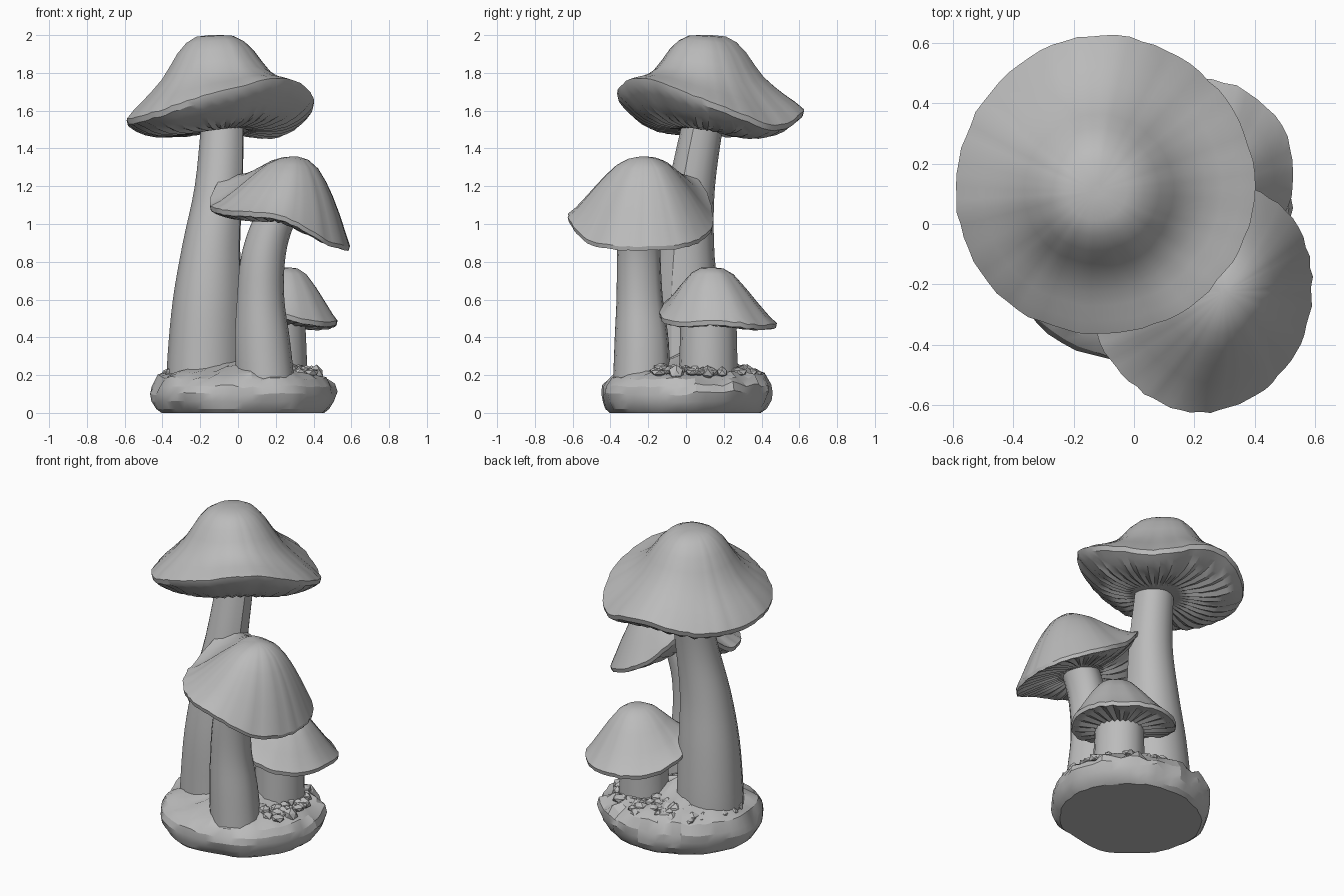
import bpy, bmesh, math, random
from mathutils import Vector, noise

random.seed(4)
if "Cube" in bpy.data.objects:
    bpy.data.objects.remove(bpy.data.objects["Cube"])

clay = bpy.data.materials.new("clay_grey")
clay.use_nodes = True
GREY = (0.5, 0.5, 0.5, 1)
clay.diffuse_color = GREY
clay.node_tree.nodes["Principled BSDF"].inputs["Base Color"].default_value = GREY


def finish(name, bm, angle=32):
    bmesh.ops.recalc_face_normals(bm, faces=bm.faces)
    mesh = bpy.data.meshes.new(name)
    bm.to_mesh(mesh)
    bm.free()
    mesh.materials.append(clay)
    mesh.shade_smooth()
    mesh.set_sharp_from_angle(angle=math.radians(angle))
    obj = bpy.data.objects.new(name, mesh)
    bpy.context.collection.objects.link(obj)


def loft(name, rings, angle=32):
    """Skin a stack of equal-sized rings and close both ends."""
    bm = bmesh.new()
    rows = [[bm.verts.new(p) for p in ring] for ring in rings]
    n = len(rows[0])
    for a, b in zip(rows, rows[1:]):
        for i in range(n):
            j = (i + 1) % n
            bm.faces.new((a[i], a[j], b[j], b[i]))
    bm.faces.new(rows[0])
    bm.faces.new(rows[-1])
    finish(name, bm, angle)


def spline(p0, p1, p2, p3, f):
    return p1 + (p2 - p0 + (p0 * 2 - p1 * 5 + p2 * 4 - p3
                            + ((p1 - p2) * 3 + p3 - p0) * f) * f) * (0.5 * f)


def around(values, a):
    """Smooth periodic curve through values spaced evenly round a circle."""
    n = len(values)
    u = a / math.tau * n
    i = int(u)
    return spline(*(values[(i + k) % n] for k in (-1, 0, 1, 2)), u - i)


def cap(name, peak, centre, root, profile, radii, heights, sides=72, gill=0.006, sag=0.0):
    """Bell-shaped top, wavy rim and gilled, sagging underside.
    profile: (fraction of rim radius, z); radii and heights go round the rim."""
    peak, centre, root = Vector(peak), Vector(centre), Vector(root)
    angles = [math.tau * i / sides for i in range(sides)]
    rim_r = [around(radii, a) + random.uniform(-0.004, 0.004) for a in angles]
    rim_z = [around(heights, a) + random.uniform(-0.004, 0.004) for a in angles]
    end_z = profile[-1][1]
    rings = []
    for t, z in profile:
        c = peak.lerp(centre, t * t)
        rings.append([(c.x + t * r * math.cos(a), c.y + t * r * math.sin(a),
                       z + (h - end_z) * t ** 2.1)
                      for a, r, h in zip(angles, rim_r, rim_z)])
    for t in (0.985, 0.92, 0.82, 0.7, 0.55, 0.4, 0.25, 0.1):
        c = root.xy.lerp(centre, t)
        ring = []
        for i, (a, r, h) in enumerate(zip(angles, rim_r, rim_z)):
            z = root.z + (h - 0.025 - root.z) * t ** 1.8
            z -= sag * math.sin(math.pi * t ** 1.8)
            z += gill * (1 if i % 2 else -1) * (0.3 < t < 0.95)
            ring.append((c.x + t * r * math.cos(a), c.y + t * r * math.sin(a), z))
        rings.append(ring)
    loft(name, rings)


def stem(name, path, sides=16, steps=4):
    """Slightly irregular tapering stalk along a smooth path: (x, y, z, radius)."""
    wobble = [random.uniform(0.97, 1.03) for _ in range(sides)]
    pts = [Vector(p) for p in path]
    pts = [pts[0] * 2 - pts[1]] + pts + [pts[-1] * 2 - pts[-2]]
    line = [spline(*pts[k:k + 4], s / steps)
            for k in range(len(pts) - 3) for s in range(steps)] + [pts[-2]]
    loft(name, [[(x + r * w * math.cos(math.tau * i / sides),
                  y + r * w * math.sin(math.tau * i / sides), z)
                 for i, w in enumerate(wobble)] for x, y, z, r in line])


# Tall mushroom
stem("tall_stem", [(-0.175, 0.0, 0.1, 0.202), (-0.172, 0.0, 0.3, 0.198),
                   (-0.16, -0.005, 0.6, 0.182), (-0.138, 0.0, 0.9, 0.152),
                   (-0.1, 0.03, 1.2, 0.127), (-0.08, 0.09, 1.54, 0.112)])
cap("tall_cap", (-0.125, 0.11), (-0.1, 0.125), (-0.08, 0.1, 1.5),
    [(0.05, 2.0), (0.2, 1.992), (0.31, 1.96), (0.41, 1.905), (0.5, 1.835),
     (0.59, 1.77), (0.7, 1.715), (0.8, 1.67), (0.91, 1.625), (1, 1.58)],
    [0.5, 0.495, 0.5, 0.49, 0.49, 0.5, 0.49, 0.49],
    [1.65, 1.525, 1.61, 1.545, 1.55, 1.59, 1.7, 1.77], sag=0.045)

# Middle mushroom
stem("middle_stem", [(0.15, -0.235, 0.1, 0.152), (0.13, -0.235, 0.38, 0.142),
                     (0.12, -0.245, 0.6, 0.122), (0.13, -0.25, 0.8, 0.115),
                     (0.165, -0.25, 0.95, 0.112), (0.23, -0.25, 1.1, 0.112)])
cap("middle_cap", (0.3, -0.225), (0.22, -0.24), (0.2, -0.24, 1.02),
    [(0.05, 1.357), (0.2, 1.345), (0.36, 1.31), (0.5, 1.255), (0.62, 1.2),
     (0.76, 1.13), (0.9, 1.06), (1, 1.02)],
    [0.37, 0.4, 0.385, 0.36, 0.37, 0.365, 0.385, 0.37],
    [0.88, 0.91, 1.05, 1.27, 1.11, 1.07, 1.045, 0.91], sag=0.01)

# Small mushroom
stem("small_stem", [(0.215, 0.12, 0.1, 0.155), (0.215, 0.12, 0.3, 0.15),
                    (0.21, 0.12, 0.52, 0.145)])
cap("small_cap", (0.255, 0.135), (0.22, 0.17), (0.21, 0.13, 0.465),
    [(0.05, 0.77), (0.2, 0.765), (0.36, 0.735), (0.55, 0.665), (0.75, 0.582),
     (0.9, 0.522), (1, 0.49)],
    [0.31] * 8, [0.49, 0.465, 0.475, 0.48, 0.55, 0.62, 0.53, 0.48], sides=48)

# Rocky mound, rougher towards the back and the side, banked up at the rear
SIDES = 56
rings = []
for z, r in [(0, 0.42), (0.02, 0.445), (0.06, 0.468), (0.1, 0.476), (0.14, 0.468),
             (0.18, 0.437), (0.205, 0.39), (0.222, 0.34), (0.24, 0.28),
             (0.265, 0.2), (0.29, 0.1), (0.31, 0.02)]:
    ring = []
    for i in range(SIDES):
        a = math.tau * i / SIDES
        d = Vector((math.cos(a), math.sin(a), 0))
        broad = noise.noise(d * 2 + Vector((0, 0, z * 6)))
        fine = noise.noise(d * r * 14 + Vector((3, 1, z * 14)))
        rough = 0.4 + 0.6 * max(0, math.cos(a - 1.2))
        reach = r * (1 + 0.05 * broad + 0.05 * fine * rough)
        lift = (0.012 * broad + 0.045 * fine * rough) * min(1, z * 6)
        bank = 0.025 * max(0, math.cos(a - 2.2)) * (z > 0.15)
        ring.append((0.025 + reach * math.cos(a) * 1.02,
                     reach * math.sin(a) * 0.95, z + lift + bank))
    rings.append(ring)
loft("mound", rings, 22)

# Loose rubble bedded into the mound
bm = bmesh.new()
for _ in range(120):
    a = math.radians(random.uniform(-30, 185))
    d = random.uniform(0.22, 0.41)
    made = bmesh.ops.create_icosphere(bm, subdivisions=1,
                                      radius=random.uniform(0.025, 0.045))["verts"]
    at = Vector((0.025 + d * math.cos(a), d * math.sin(a) * 0.95, 0.295 - d * 0.21))
    squash = random.uniform(0.5, 0.9)
    for v in made:
        v.co *= random.uniform(0.8, 1.2)
        v.co.z *= squash
        v.co += at
finish("rubble", bm, 22)
